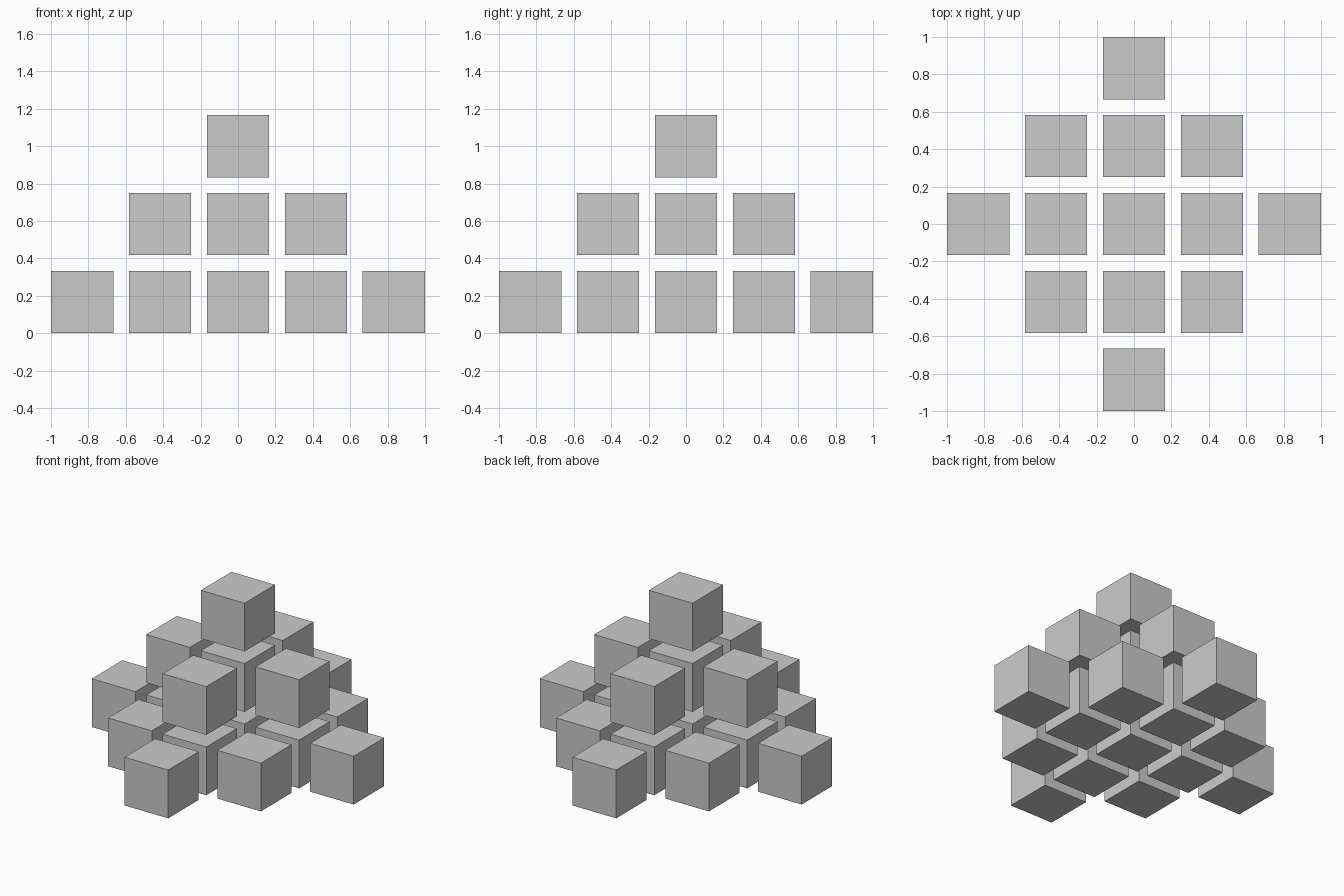
import bpy

if "Cube" in bpy.data.objects:
    bpy.data.objects.remove(bpy.data.objects["Cube"])

SIZE = 1 / 3      # cube edge
STEP = 5 / 12     # cube spacing, leaving a gap of a quarter cube


def add_cube(layer, i, j):
    bpy.ops.mesh.primitive_cube_add(
        size=SIZE, location=(i * STEP, j * STEP, SIZE / 2 + layer * STEP))
    bpy.context.object.name = f"cube_layer{layer + 1}_{i + 3}_{j + 3}"


# Stepped pyramid: each layer is a filled diamond of separate cubes
for layer in range(3):
    reach = 2 - layer
    for i in range(-reach, reach + 1):
        for j in range(-reach, reach + 1):
            if abs(i) + abs(j) <= reach:
                add_cube(layer, i, j)
